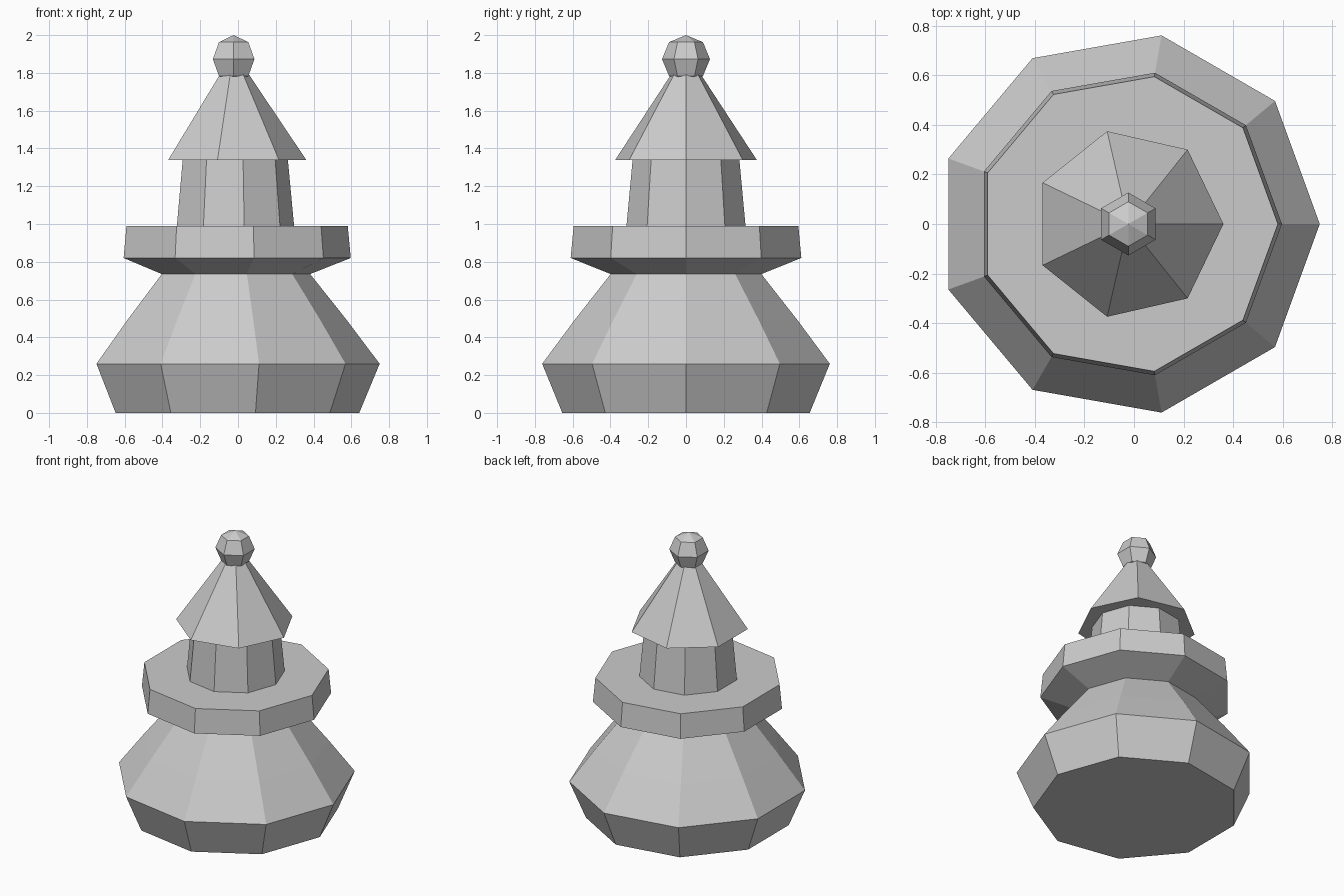
import bpy, bmesh
from math import cos, sin, tau, radians

if "Cube" in bpy.data.objects:
    bpy.data.objects.remove(bpy.data.objects["Cube"], do_unlink=True)

AXIS_X = -0.023  # odd-sided rings sit slightly off the bounding-box centre

grey = bpy.data.materials.new("pale grey")
colour = (0.6, 0.6, 0.6, 1)
grey.diffuse_color = colour
grey.use_nodes = True
grey.node_tree.nodes["Principled BSDF"].inputs["Base Color"].default_value = colour


def turned_part(name, sides, profile, turn=0):
    """Closed solid swept around the axis from (radius, height) pairs, bottom to top."""
    bm = bmesh.new()
    rings = []
    for radius, z in profile:
        angles = [tau * i / sides + radians(turn) for i in range(sides)]
        rings.append([bm.verts.new((radius * cos(a), radius * sin(a), z)) for a in angles])
    for low, high in zip(rings, rings[1:]):
        for i in range(sides):
            j = (i + 1) % sides
            bm.faces.new((low[i], low[j], high[j], high[i]))
    bm.faces.new(rings[0][::-1])
    bm.faces.new(rings[-1])
    bmesh.ops.remove_doubles(bm, verts=bm.verts, dist=0.0001)
    bmesh.ops.recalc_face_normals(bm, faces=bm.faces)
    mesh = bpy.data.meshes.new(name)
    bm.to_mesh(mesh)
    bm.free()
    mesh.materials.append(grey)
    part = bpy.data.objects.new(name, mesh)
    part.location.x = AXIS_X
    bpy.context.collection.objects.link(part)
    return part


# Nine-sided flared foot, ledge and drum
turned_part("base", 9, [(0.665, 0), (0.773, 0.26), (0.6, 0.49), (0.405, 0.735)])
turned_part("ledge", 9, [(0.405, 0.735), (0.62, 0.82), (0.604, 0.99)])
turned_part("drum", 9, [(0.32, 0.99), (0.287, 1.34)])

# Seven-sided roof
turned_part("roof", 7, [(0.384, 1.34), (0.055, 1.83)])

# Six-sided ball on the tip
bm = bmesh.new()
bmesh.ops.create_uvsphere(bm, u_segments=6, v_segments=4, radius=0.127)
ball_mesh = bpy.data.meshes.new("finial")
bm.to_mesh(ball_mesh)
bm.free()
ball_mesh.materials.append(grey)
finial = bpy.data.objects.new("finial", ball_mesh)
finial.location = (AXIS_X, 0, 1.873)
# Turn a corner of the ball to face the front
corner = max(ball_mesh.vertices, key=lambda v: v.co.xy.length).co
finial.rotation_euler.z = -radians(90) - corner.xy.angle_signed((1, 0))
bpy.context.collection.objects.link(finial)
